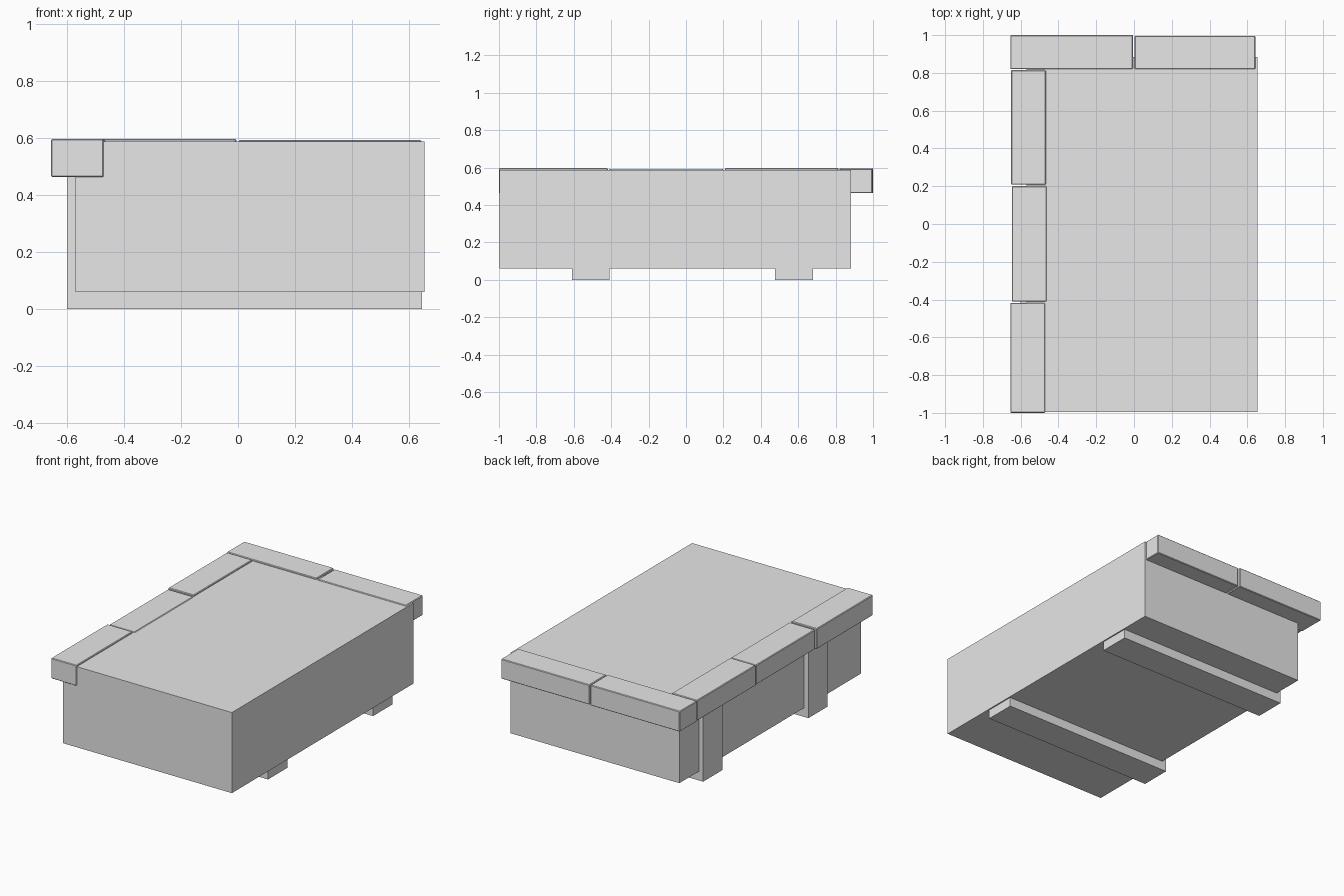
import bpy
import bmesh

cube = bpy.data.objects.get("Cube")
if cube:
    bpy.data.objects.remove(cube, do_unlink=True)

grey = bpy.data.materials.new("light grey")
grey.use_nodes = True
colour = (0.8, 0.8, 0.8, 1)
grey.diffuse_color = colour
grey.node_tree.nodes["Principled BSDF"].inputs["Base Color"].default_value = colour


def box(name, x, y, z, bevel=0):
    """Flat-sided block spanning the given (low, high) ranges."""
    bm = bmesh.new()
    bmesh.ops.create_cube(bm, size=1)
    for v in bm.verts:
        v.co = [r[0] if c < 0 else r[1] for c, r in zip(v.co, (x, y, z))]
    mesh = bpy.data.meshes.new(name)
    bm.to_mesh(mesh)
    bm.free()
    mesh.materials.append(grey)
    obj = bpy.data.objects.new(name, mesh)
    bpy.context.collection.objects.link(obj)
    if bevel:
        mod = obj.modifiers.new("worn edge", 'BEVEL')
        mod.width = bevel
        mod.segments = 1
    return obj


# Main slab
BODY_LEFT, BODY_BASE, TOP = -0.57, 0.06, 0.588
box("body", (BODY_LEFT, 0.653), (-0.996, 0.883), (BODY_BASE, TOP))

# L-shaped supports: a beam under the slab and a post up its side
COPING_BASE = 0.463
for label, y in (("front", (-0.61, -0.41)), ("back", (0.477, 0.68))):
    box(label + "_beam", (-0.60, 0.645), y, (0, BODY_BASE))
    box(label + "_post", (-0.60, BODY_LEFT), y, (BODY_BASE, COPING_BASE + 0.01))

# Coping stones along the side edge
EDGE = 0.004
side_stones = [(-0.655, -1.0, -0.418, 0.597),
               (-0.647, -0.411, 0.200, 0.592),
               (-0.651, 0.208, 0.815, 0.597)]
for i, (x, y0, y1, top) in enumerate(side_stones, 1):
    box(f"side_coping_{i}", (x, x + 0.184), (y0, y1), (COPING_BASE, top), EDGE)

# Coping stones along the back edge
back_stones = [(-0.655, -0.006, 1.0, 0.597), (0.003, 0.643, 0.996, 0.593)]
for i, (x0, x1, y1, top) in enumerate(back_stones, 1):
    box(f"back_coping_{i}", (x0, x1), (0.82, y1), (COPING_BASE, top), EDGE)
